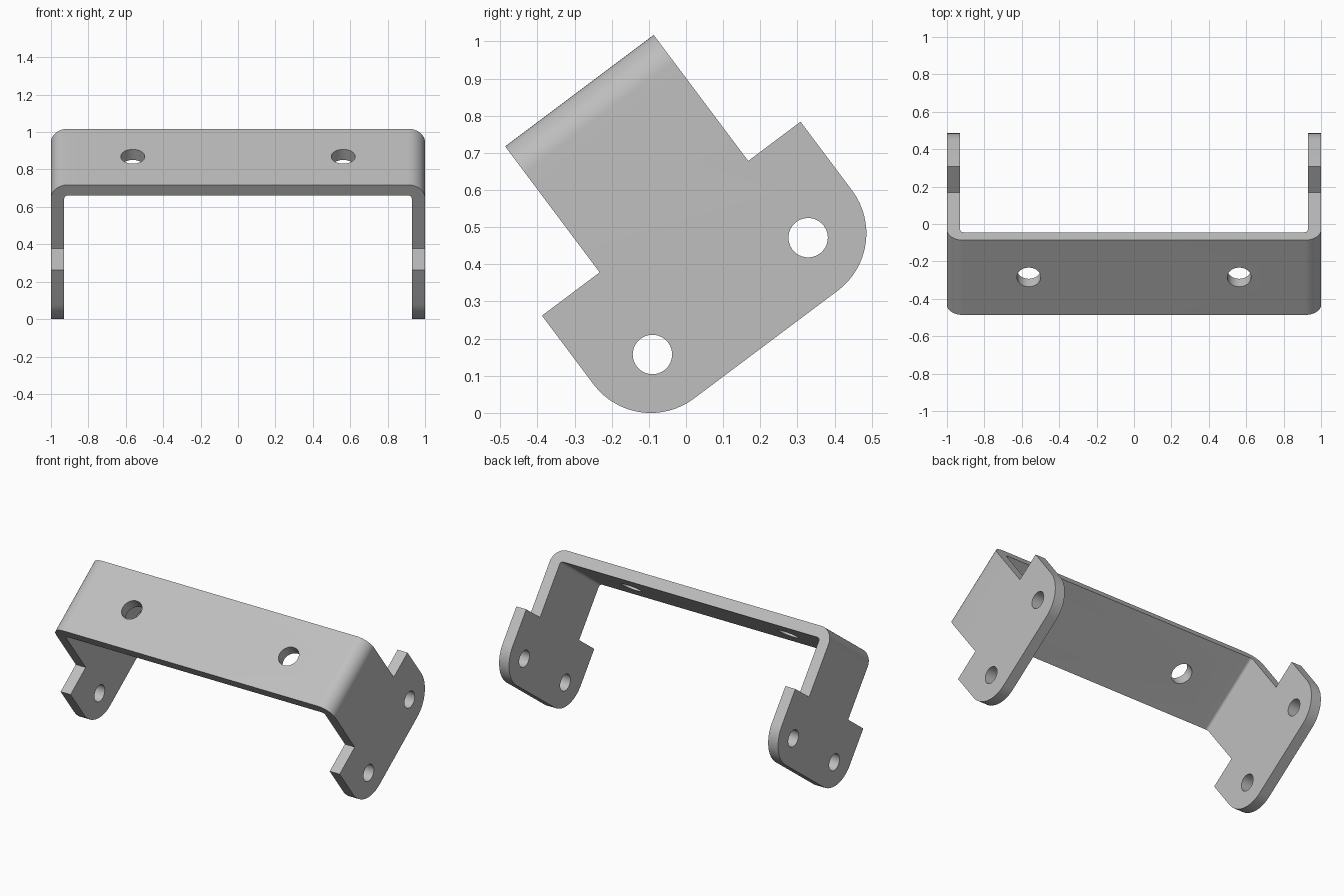
import bpy, bmesh, math
from mathutils import Matrix, Vector

cube = bpy.data.objects.get("Cube")
if cube:
    bpy.data.objects.remove(cube, do_unlink=True)

# Main dimensions, in the bracket's own untilted frame (x wide, y deep, z tall)
THICK, BEND = 0.071, 0.09
STRAP_Y, STRAP_TOP = (0.041, 0.541), 0.866
CHEEK_Y, CHEEK_Z = (-0.153, 0.717), (0.018, 0.442)
CORNER = 0.193
TILT = math.atan2(3, 4)

steel = bpy.data.materials.new("grey_steel")
steel.use_nodes = True
steel.diffuse_color = (0.52, 0.52, 0.52, 1)
steel.node_tree.nodes["Principled BSDF"].inputs["Base Color"].default_value = steel.diffuse_color


def arc(cx, cy, r, start, end, steps=16):
    return [(cx + r * math.cos(math.radians(start + (end - start) * i / steps)),
             cy + r * math.sin(math.radians(start + (end - start) * i / steps)))
            for i in range(steps + 1)]


def prism(name, points, place, sweep):
    """Extrude a closed outline; place maps each 2D point into space."""
    bm = bmesh.new()
    face = bm.faces.new([bm.verts.new(place(a, b)) for a, b in points])
    out = bmesh.ops.extrude_face_region(bm, geom=[face])
    verts = [g for g in out["geom"] if isinstance(g, bmesh.types.BMVert)]
    bmesh.ops.translate(bm, verts=verts, vec=sweep)
    bmesh.ops.recalc_face_normals(bm, faces=bm.faces)
    mesh = bpy.data.meshes.new(name)
    bm.to_mesh(mesh)
    bm.free()
    obj = bpy.data.objects.new(name, mesh)
    bpy.context.collection.objects.link(obj)
    mesh.materials.append(steel)
    return obj


def cut(target, tool, operation):
    tool.hide_render = True
    mod = target.modifiers.new("cut", "BOOLEAN")
    mod.operation, mod.solver, mod.object = operation, "EXACT", tool
    bpy.context.view_layer.objects.active = target
    bpy.ops.object.modifier_apply(modifier=mod.name)
    bpy.data.objects.remove(tool, do_unlink=True)


# Bent sheet: a U profile with rounded bends, swept front to back
c, z = 1 - BEND, STRAP_TOP - BEND
inner = BEND - THICK
low = CHEEK_Z[0] - 0.1
profile = ([(1, low)] + arc(c, z, BEND, 0, 90) + arc(-c, z, BEND, 90, 180)
           + [(-1, low), (THICK - 1, low)]
           + arc(-c, z, inner, 180, 90) + arc(c, z, inner, 90, 0)
           + [(1 - THICK, low)])
bracket = prism("bracket", profile, lambda a, b: (a, -0.4, b), (0, 1.4, 0))

# Side outline: narrow strap above, wide cheek with rounded lower corners
(y0, y1), (z0, z1) = CHEEK_Y, CHEEK_Z
outline = ([(STRAP_Y[0], 1), (STRAP_Y[0], z1), (y0, z1)]
           + arc(y0 + CORNER, z0 + CORNER, CORNER, 180, 270)
           + arc(y1 - CORNER, z0 + CORNER, CORNER, 270, 360)
           + [(y1, z1), (STRAP_Y[1], z1), (STRAP_Y[1], 1)])
side = prism("side_outline", outline, lambda a, b: (-1.2, a, b), (2.4, 0, 0))
cut(bracket, side, "INTERSECT")

# Pivot holes through both cheeks
for y in (0.022, 0.546):
    ring = arc(y, 0.18, 0.053, 0, 360, 40)[:-1]
    cut(bracket, prism("pivot_hole", ring, lambda a, b: (-1.2, a, b), (2.4, 0, 0)), "DIFFERENCE")

# Mounting holes through the top strap
for x in (-0.5625, 0.5625):
    ring = arc(x, 0.294, 0.064, 0, 360, 40)[:-1]
    cut(bracket, prism("mounting_hole", ring, lambda a, b: (a, b, 0.7), (0, 0, 0.4)), "DIFFERENCE")

# Lean the bracket forward and smooth the bends
bracket.data.transform(Matrix.Rotation(TILT, 4, "X"))
bpy.ops.object.select_all(action="DESELECT")
bracket.select_set(True)
bpy.context.view_layer.objects.active = bracket
bpy.ops.object.shade_smooth_by_angle(angle=math.radians(30))
